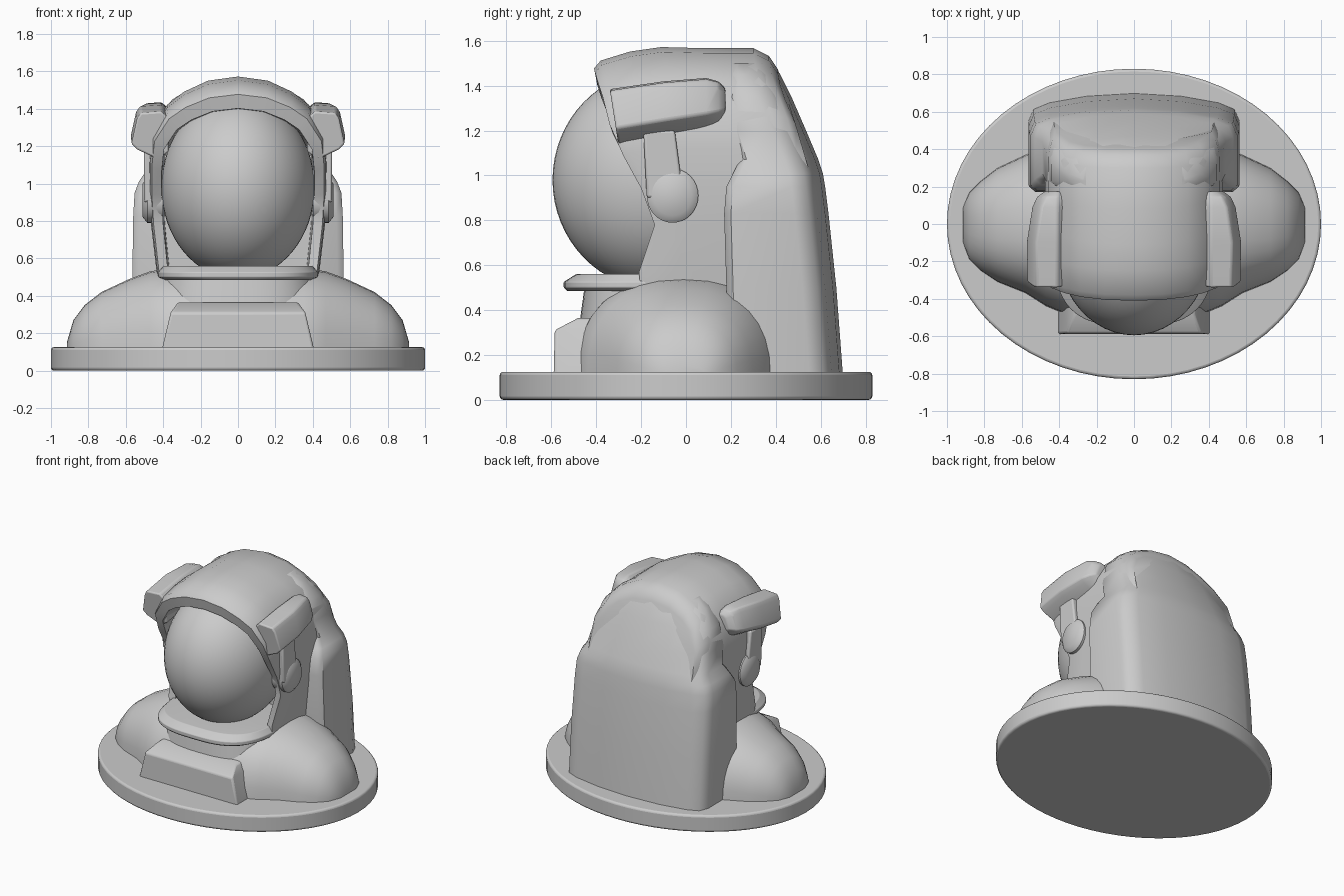
import bpy, bmesh, math

if "Cube" in bpy.data.objects:
    bpy.data.objects.remove(bpy.data.objects["Cube"])


def finish(obj, bevel=0.0, subsurf=0, angle=40):
    bpy.ops.object.select_all(action='DESELECT')
    bpy.context.view_layer.objects.active = obj
    obj.select_set(True)
    bpy.ops.object.shade_smooth_by_angle(angle=math.radians(angle))
    if bevel:
        m = obj.modifiers.new("soft_edges", 'BEVEL')
        m.width, m.segments, m.limit_method = bevel, 3, 'ANGLE'
        m.angle_limit = math.radians(30)
    if subsurf:
        m = obj.modifiers.new("smooth", 'SUBSURF')
        m.levels = m.render_levels = subsurf
    return obj


def loft(name, rings, bevel=0.0, subsurf=0, angle=40):
    """Skin a list of closed rings and cap both ends."""
    bm = bmesh.new()
    vs = [[bm.verts.new(p) for p in r] for r in rings]
    n = len(rings[0])
    for a, b in zip(vs, vs[1:]):
        for i in range(n):
            j = (i + 1) % n
            bm.faces.new((a[i], a[j], b[j], b[i]))
    bm.faces.new(vs[0])
    bm.faces.new(vs[-1])
    bmesh.ops.recalc_face_normals(bm, faces=bm.faces)
    me = bpy.data.meshes.new(name)
    bm.to_mesh(me)
    bm.free()
    obj = bpy.data.objects.new(name, me)
    bpy.context.collection.objects.link(obj)
    return finish(obj, bevel, subsurf, angle)


def oval(rx, ry, z, cy=0.0, n=64, p=2.0, tilt=0.0):
    pts = []
    for i in range(n):
        a = 2 * math.pi * i / n
        c, s = math.cos(a), math.sin(a)
        x = rx * math.copysign(abs(c) ** (2 / p), c)
        y = ry * math.copysign(abs(s) ** (2 / p), s)
        pts.append((x, cy + y, z + tilt * y))
    return pts


# Oval plinth
loft("base", [oval(1.0, 0.83, 0), oval(1.0, 0.83, 0.125)], bevel=0.015)

# Shoulders and chest: arched sections running along x
half = [(0.0, -0.51, 0.5, 0.55), (0.35, -0.49, 0.46, 0.55), (0.47, -0.44, 0.42, 0.53),
        (0.58, -0.37, 0.37, 0.49), (0.73, -0.31, 0.30, 0.42), (0.82, -0.25, 0.23, 0.35),
        (0.88, -0.19, 0.17, 0.27), (0.915, -0.10, 0.09, 0.15)]
rings = []
for x, y0, y1, top in [(-x, a, b, t) for x, a, b, t in half[:0:-1]] + half:
    ring = []
    for i in range(17):
        a = math.pi * i / 16
        c = math.cos(a)
        y = (y0 + y1) / 2 + (y1 - y0) / 2 * math.copysign(abs(c) ** 0.85, c)
        ring.append((x, y, 0.1 + (top - 0.1) * math.sin(a) ** 0.85))
    rings.append(ring)
loft("shoulders", rings, angle=60)

# Chest control panel
loft("chest_panel", [
    [(-0.41, -0.59, 0.1), (0.41, -0.59, 0.1), (0.41, -0.3, 0.1), (-0.41, -0.3, 0.1)],
    [(-0.36, -0.585, 0.31), (0.36, -0.585, 0.31), (0.36, -0.3, 0.31), (-0.36, -0.3, 0.31)],
    [(-0.32, -0.48, 0.365), (0.32, -0.48, 0.365), (0.32, -0.3, 0.365), (-0.32, -0.3, 0.365)]],
    bevel=0.012)

# Neck and collar ring
loft("neck", [oval(0.45, 0.40, 0.3, -0.08, p=2.6), oval(0.41, 0.37, 0.52, -0.08, p=2.6)])
loft("collar", [oval(0.40, 0.44, 0.485, -0.09, p=3), oval(0.43, 0.455, 0.50, -0.09, p=3),
                oval(0.43, 0.455, 0.525, -0.09, p=3), oval(0.40, 0.40, 0.56, -0.09, p=3)],
     bevel=0.006)

# Visor dome
bpy.ops.mesh.primitive_uv_sphere_add(segments=48, ring_count=32, location=(0, -0.12, 0.98))
visor = bpy.context.object
visor.name = "visor"
visor.scale = (0.41, 0.475, 0.49)
finish(visor)

# Helmet hood: arch outline as (x, z, front y, back y)
arch = [(0.43, 0.48, -0.2, 0.58), (0.44, 0.57, -0.21, 0.58), (0.465, 0.78, -0.14, 0.58),
        (0.475, 0.95, -0.20, 0.57), (0.475, 1.12, -0.28, 0.53), (0.46, 1.28, -0.34, 0.49),
        (0.38, 1.42, -0.37, 0.44), (0.29, 1.49, -0.39, 0.42), (0.16, 1.55, -0.405, 0.41)]
full = arch + [(0, 1.572, -0.41, 0.41)] + [(-x, z, f, b) for x, z, f, b in arch[::-1]]


def arch_ring(sx, drop, pos):
    out = []
    for x, z, f, b in full:
        k = max(0, (z - 0.9) / 0.67)
        out.append((x * sx, pos(f, b), z - drop * k))
    return out


loft("helmet", [
    arch_ring(0.84, 0.19, lambda f, b: 0.1),
    arch_ring(0.86, 0.17, lambda f, b: f + 0.015),
    arch_ring(0.97, 0.095, lambda f, b: f),
    arch_ring(0.99, 0.06, lambda f, b: f + 0.03),
    arch_ring(1.0, 0.02, lambda f, b: f + 0.16),
    arch_ring(1.0, 0.0, lambda f, b: f + 0.30),
    arch_ring(1.0, 0.005, lambda f, b: f * 0.4 + b * 0.6),
    arch_ring(0.99, 0.005, lambda f, b: b - 0.11),
    arch_ring(0.95, 0.04, lambda f, b: b - 0.04),
    arch_ring(0.90, 0.10, lambda f, b: b)], angle=50)

# Backpack: stacked plan sections (z, half width, front y, back y)
rings = []
for z, w, f, b in [(0.1, 0.565, 0.19, 0.70), (0.5, 0.565, 0.18, 0.67), (0.83, 0.56, 0.17, 0.635),
                   (0.95, 0.553, 0.18, 0.62), (1.01, 0.53, 0.21, 0.61), (1.07, 0.49, 0.24, 0.59),
                   (1.2, 0.47, 0.2, 0.535), (1.35, 0.44, 0.2, 0.47), (1.45, 0.35, 0.2, 0.42),
                   (1.5, 0.27, 0.2, 0.39)]:
    side = [(w * 0.94, f), (w, f + 0.03), (w, b - 0.15), (w * 0.95, b - 0.085),
            (w * 0.8, b - 0.05), (w * 0.45, b - 0.015)]
    rings.append([(x, y, z) for x, y in side + [(0, b)] + [(-x, y) for x, y in side[::-1]]])
loft("backpack", rings, angle=45)

# Parts repeated on both sides
for s, tag in ((1, "right"), (-1, "left")):
    # Lamp: sections along y (y, top lean, bottom z, top z, outer x)
    rings = []
    for y, lean, lo, hi, xo in [(-0.30, -0.04, 1.13, 1.385, 0.57), (-0.1, 0, 1.165, 1.42, 0.575),
                                (0.09, 0, 1.20, 1.435, 0.545), (0.145, 0, 1.22, 1.42, 0.52),
                                (0.175, 0, 1.25, 1.39, 0.48)]:
        h = hi - lo
        prof = [(0.37, 0.15), (0.37, 0.85), (0.41, 1.0), (xo - 0.05, 0.97),
                (xo - 0.03, 0.85), (xo, 0.32), (xo - 0.03, 0.2), (0.43, 0.0)]
        rings.append([(s * x, y + lean * t, lo + h * t) for x, t in prof])
    loft("lamp_" + tag, rings, bevel=0.01)

    # Ear disc and the strut above it
    disc = [(0.40, 0.115), (0.485, 0.115), (0.51, 0.085)]
    loft("ear_" + tag, [[(s * x, -0.06 + r * math.cos(i * math.pi / 16),
                          0.91 + r * 1.05 * math.sin(i * math.pi / 16)) for i in range(32)]
                        for x, r in disc])
    strut = [(-0.175, 0.9), (-0.01, 0.9), (-0.05, 1.2), (-0.19, 1.2)]
    loft("strut_" + tag, [[(s * x, y, z) for y, z in strut] for x in (0.40, 0.503)], bevel=0.012)
